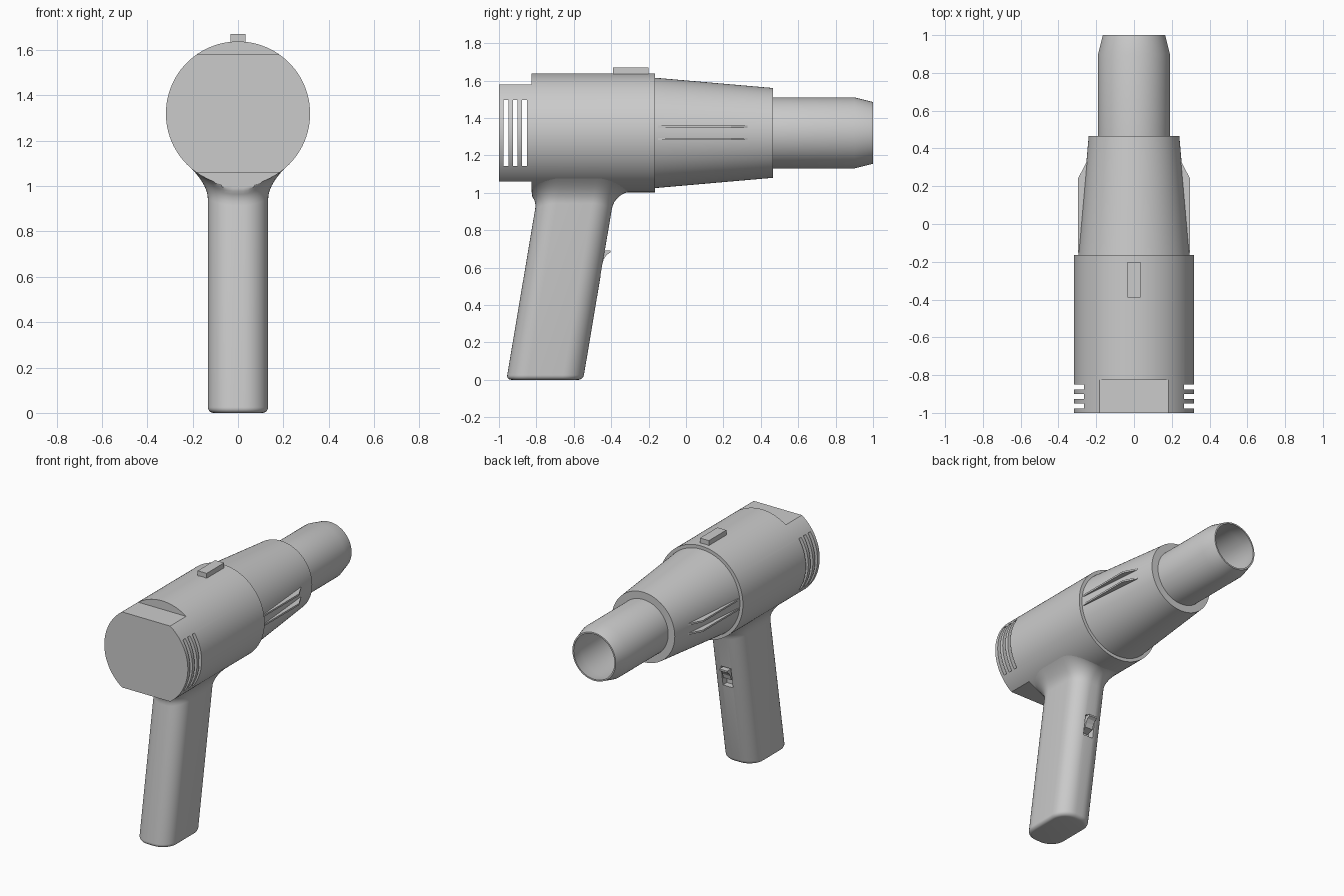
import bpy, bmesh
from math import sin, cos, pi, sqrt, radians

cube = bpy.data.objects.get("Cube")
if cube:
    bpy.data.objects.remove(cube, do_unlink=True)

AXIS = 1.32      # height of the barrel axis
BODY_R = 0.318

grey = bpy.data.materials.new("plain grey")
grey.use_nodes = True
grey.diffuse_color = (0.6, 0.6, 0.6, 1)
grey.node_tree.nodes["Principled BSDF"].inputs["Base Color"].default_value = (0.6, 0.6, 0.6, 1)


def finish(name, bm, smooth=True):
    bmesh.ops.recalc_face_normals(bm, faces=bm.faces)
    mesh = bpy.data.meshes.new(name)
    bm.to_mesh(mesh)
    bm.free()
    mesh.materials.append(grey)
    obj = bpy.data.objects.new(name, mesh)
    bpy.context.collection.objects.link(obj)
    if smooth:
        shade(obj)
    return obj


def shade(obj):
    bpy.ops.object.select_all(action='DESELECT')
    obj.select_set(True)
    bpy.context.view_layer.objects.active = obj
    bpy.ops.object.shade_smooth_by_angle(angle=radians(30))


def loft(name, rings):
    """Skin closed rings of points and cap both ends."""
    bm = bmesh.new()
    loops = [[bm.verts.new(p) for p in ring] for ring in rings]
    n = len(loops[0])
    for a, b in zip(loops, loops[1:]):
        for i in range(n):
            j = (i + 1) % n
            bm.faces.new((a[i], a[j], b[j], b[i]))
    bm.faces.new(loops[0])
    bm.faces.new(loops[-1])
    return finish(name, bm)


def lathe(name, profile, n=96):
    """Turn (y, radius) pairs about the barrel axis."""
    return loft(name, [[(r * cos(2 * pi * i / n), y, AXIS + r * sin(2 * pi * i / n))
                        for i in range(n)] for y, r in profile])


def boxes(name, bounds):
    bm = bmesh.new()
    for x0, x1, y0, y1, z0, z1 in bounds:
        made = bmesh.ops.create_cube(bm, size=1)["verts"]
        for v in made:
            v.co = (x1 if v.co.x > 0 else x0, y1 if v.co.y > 0 else y0, z1 if v.co.z > 0 else z0)
    return finish(name, bm, False)


def prism(name, outlines):
    """Each outline is (lower ring, upper ring) of matching points."""
    bm = bmesh.new()
    for low, high in outlines:
        a = [bm.verts.new(p) for p in low]
        b = [bm.verts.new(p) for p in high]
        bm.faces.new(a)
        bm.faces.new(b)
        for i in range(len(a)):
            j = (i + 1) % len(a)
            bm.faces.new((a[i], a[j], b[j], b[i]))
    return finish(name, bm, False)


def cut(obj, cutter):
    cutter.hide_render = True
    mod = obj.modifiers.new("cut", 'BOOLEAN')
    mod.operation = 'DIFFERENCE'
    mod.solver = 'EXACT'
    mod.object = cutter
    bpy.context.view_layer.objects.active = obj
    bpy.ops.object.modifier_apply(modifier=mod.name)
    bpy.data.objects.remove(cutter, do_unlink=True)
    shade(obj)


# Main housing with flats at the closed end and side vents
housing = lathe("housing", [(-1, BODY_R), (-0.165, BODY_R)])
cut(housing, boxes("flat_cutter", [(-1, 1, -1.1, -0.825, AXIS + s * 0.42 - 0.16, AXIS + s * 0.42 + 0.16)
                                   for s in (-1, 1)]))
cut(housing, boxes("vent_cutter", [(-1, 1, y, y + 0.026, AXIS - 0.177, AXIS + 0.177)
                                   for y in (-0.976, -0.926, -0.876)]))

# Tapered sleeve and hollow nozzle
lathe("sleeve", [(-0.2, 0.298), (0.465, 0.24)])
lathe("nozzle", [(0.4, 0.19), (0.9, 0.19), (1, 0.165), (1, 0.155), (0.9, 0.175), (0.48, 0.175)])

# Paired ribs on both sides of the sleeve
rib = [(0.2, -0.15), (0.297, -0.15), (0.297, 0.24), (0.25, 0.33), (0.2, 0.33)]
prism("side_ribs", [([(s * x, y, AXIS + h - 0.006) for x, y in rib],
                     [(s * x, y, AXIS + h + 0.006) for x, y in rib])
                    for s in (-1, 1) for h in (-0.033, 0.033)])

# Top switch
boxes("top_switch", [(-0.034, 0.034, -0.39, -0.2, AXIS + 0.3, 1.67)])


# Slanted grip with rounded corners, flaring into the housing
def grip_points(grow, steps=10):
    hx, hy, r = 0.133 + grow, 0.205 + grow, 0.11 + grow
    for q, (sx, sy) in enumerate(((1, 1), (-1, 1), (-1, -1), (1, -1))):
        for k in range(steps + 1):
            a = (q + k / steps) * pi / 2
            yield sx * (hx - r) + r * cos(a), sy * (hy - r) + r * sin(a)


def slant(z):
    return -0.755 + 0.168 * z


rings = []
for k in range(6):
    a = k / 5 * pi / 2
    z = 0.025 * (1 - sin(a))
    z = 0.025 - 0.025 * cos(a)
    rings.append([(x, y + slant(z), z) for x, y in grip_points(-0.025 * (1 - sin(a)))])
FLARE = 0.09
for k in range(9):
    a = k / 8 * pi / 2
    ring = []
    for x, y in grip_points(FLARE * (1 - cos(a))):
        z = AXIS - sqrt(BODY_R ** 2 - x * x) - FLARE * (1 - sin(a)) + 0.002
        ring.append((x, max(y + slant(z), -0.823), z))
    rings.append(ring)
rings.append([(x * 0.8, max(y + slant(1), -0.8), 1.2) for x, y in grip_points(0)])
grip = loft("grip", rings)
cut(grip, boxes("trigger_slot_cutter", [(-0.038, 0.038, -0.5, -0.38, 0.56, 0.7)]))

# Curved trigger in the slot
side = [(-0.51, 0.692), (-0.405, 0.692), (-0.405, 0.68), (-0.425, 0.668),
        (-0.44, 0.645), (-0.448, 0.615), (-0.51, 0.6)]
prism("trigger", [([(-0.03, y, z) for y, z in side], [(0.03, y, z) for y, z in side])])
